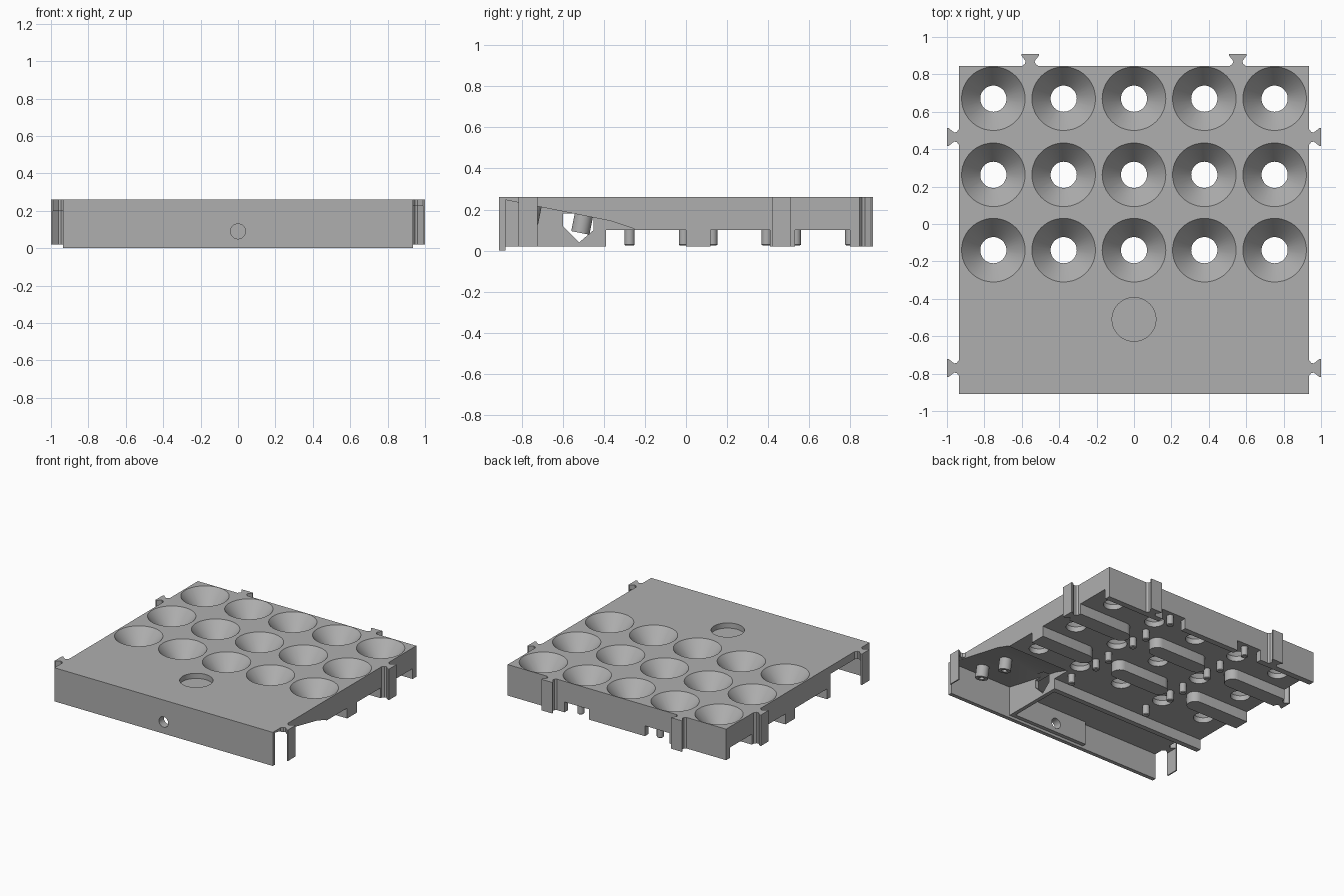
import bpy, bmesh, math
from mathutils import Vector, Matrix

cube = bpy.data.objects.get("Cube")
if cube:
    bpy.data.objects.remove(cube, do_unlink=True)

grey = bpy.data.materials.new("plain grey")
grey.use_nodes = True
colour = (0.43, 0.43, 0.43, 1)
grey.diffuse_color = colour
grey.node_tree.nodes["Principled BSDF"].inputs["Base Color"].default_value = colour


def finish(name, bm):
    bmesh.ops.recalc_face_normals(bm, faces=bm.faces)
    mesh = bpy.data.meshes.new(name)
    bm.to_mesh(mesh)
    bm.free()
    mesh.materials.append(grey)
    obj = bpy.data.objects.new(name, mesh)
    bpy.context.collection.objects.link(obj)
    return obj


def prism(name, outline, low, high, axis="z"):
    """Extrude an (x, y) outline along z, or a (y, z) outline along x."""
    bm = bmesh.new()
    place = (lambda a, b: (a, b, low)) if axis == "z" else (lambda a, b: (low, a, b))
    face = bm.faces.new([bm.verts.new(place(a, b)) for a, b in outline])
    move = Vector((0, 0, high - low)) if axis == "z" else Vector((high - low, 0, 0))
    new = bmesh.ops.extrude_face_region(bm, geom=[face])["geom"]
    bmesh.ops.translate(bm, vec=move, verts=[v for v in new if isinstance(v, bmesh.types.BMVert)])
    return finish(name, bm)


def box(name, x0, x1, y0, y1, z0, z1):
    return prism(name, [(x0, y0), (x1, y0), (x1, y1), (x0, y1)], z0, z1)


def cone(name, centre, r_low, r_high, depth, segments=48, tilt=0):
    bm = bmesh.new()
    bmesh.ops.create_cone(bm, cap_ends=True, segments=segments, radius1=r_low, radius2=r_high,
                          depth=depth,
                          matrix=Matrix.Translation(centre) @ Matrix.Rotation(tilt, 4, "X"))
    return finish(name, bm)


def cut(target, cutters):
    """Subtract the cutters, bake the result and remove the cutters."""
    for c in cutters:
        mod = target.modifiers.new("cut", "BOOLEAN")
        mod.operation, mod.solver, mod.object = "DIFFERENCE", "EXACT", c
    bpy.context.view_layer.update()
    graph = bpy.context.evaluated_depsgraph_get()
    baked = bpy.data.meshes.new_from_object(target.evaluated_get(graph))
    target.modifiers.clear()
    target.data = baked
    for c in cutters:
        bpy.data.objects.remove(c, do_unlink=True)


def bar_outline(x0, x1, y0, y1, round_low, round_high):
    """Bar along x with half-round ends where asked."""
    r, mid, pts = (y1 - y0) / 2, (y0 + y1) / 2, []
    for end, sign, rounded in ((x1, 1, round_high), (x0, -1, round_low)):
        if rounded:
            for i in range(13):
                a = -math.pi / 2 + math.pi * i / 12
                pts.append((end - sign * r + sign * r * math.cos(a), mid + sign * r * math.sin(a)))
        else:
            pts += [(end, mid - sign * r), (end, mid + sign * r)]
    return pts


HALF, BACK, FRONT, TOP, UNDER, FOOT = 0.935, 0.845, -0.91, 0.26, 0.1, 0.02
ROWS = (-0.14, 0.263, 0.67)

# Tray plate with front apron, hollowed from below
plate = box("tray_plate", -HALF, HALF, FRONT, BACK, 0, TOP)
hollow = box("hollow", -2, 2, -0.88, 2, -1, UNDER)
left_pocket = prism("left_pocket", [(-0.88, -0.5), (-0.43, -0.5), (-0.43, 0.2), (-0.88, 0.2)],
                    -2, 0.37, "x")
slope_pocket = prism("slope_pocket", [(-0.88, -0.5), (-0.25, -0.5), (-0.25, 0.105),
                                      (-0.37, 0.145), (-0.88, 0.247)], 0.4, 2, "x")
cut(plate, [hollow, left_pocket, slope_pocket])

# Funnel holes, round recess and front hole
funnels = []
for y in ROWS:
    for i in range(-2, 3):
        x = i * 0.376
        funnels.append(cone("funnel", (x, y, 0.2), 0.07, 0.17 , 0.12))
        funnels.append(cone("bore", (x, y, 0.1), 0.07, 0.07, 0.1))
# Funnel cutters stop flush with the top surface
cut(plate, funnels)
cut(plate, [cone("recess", (0, -0.51, 0.31), 0.117, 0.117, 0.18, 64)])


def front_hole():
    return cone("front_hole_cutter", (0, -0.88, 0.09), 0.04, 0.04, 0.2, 32, math.pi / 2)


def side_window():
    return prism("window_cutter", [(-0.6, 0.12), (-0.52, 0.04), (-0.45, 0.1),
                                   (-0.45, 0.18), (-0.6, 0.18)], 0.3, 0.45, "x")


cut(plate, [front_hole()])
cut(plate, [side_window()])

# Compartment walls behind the apron
wall = box("compartment_wall", 0.37, 0.4, -0.88, -0.39, FOOT, UNDER)
cut(wall, [side_window()])
box("compartment_rib", -HALF, 0.37, -0.43, -0.39, FOOT, UNDER)
block = box("apron_block", -0.27, 0.37, -0.88, -0.85, FOOT, 0.2)
cut(block, [front_hole()])

# Support bars between the funnel rows and along the back
for n, (y0, y1) in enumerate(((0, 0.12), (0.41, 0.53), (0.8, BACK))):
    soft = n < 2
    for label, x0, x1, lo, hi in (("left", 0.45, HALF, soft, False),
                                  ("middle", -0.24, 0.24, soft, soft),
                                  ("right", -HALF, -0.45, False, soft)):
        prism(f"{label}_bar_{n + 1}", bar_outline(x0, x1, y0, y1, lo, hi), FOOT, UNDER)

# Round pins under the plate
for x in (-0.34, 0.34):
    for y in ROWS:
        for dy in (-0.135, 0.13):
            cone("support_pin", (x, y + dy, 0.067), 0.025, 0.025, 0.076, 24)
            cone("pin_tip", (x, y + dy, 0.0265), 0.019, 0.025, 0.005, 24)

# Tilted mounting pegs on the sloped ceiling
tilt = -math.atan(0.2)
for y in (-0.755, -0.505):
    peg = cone("mounting_peg", (0.755, y, 0.185 - 0.2 * (y + 0.755)), 0.045, 0.045, 0.1, 32, tilt)
    hole = cone("peg_hole", (0.755, y - 0.01, 0.135 - 0.2 * (y + 0.755)), 0.02, 0.02, 0.07, 24, tilt)
    cut(peg, [hole])

# Dovetail connectors: half width against distance from the edge
DOVETAIL = ((0, 0.043), (0.012, 0.028), (0.026, 0.024), (0.055, 0.047), (0.065, 0.047))


def connector(name, x, y, out, low):
    out = Vector(out)
    side = Vector((-out.y, out.x))
    pts = [out * d + side * w for d, w in DOVETAIL]
    pts += [out * d - side * w for d, w in reversed(DOVETAIL)]
    prism(name, [(x + p.x, y + p.y) for p in pts], low, TOP)


for s, label in ((1, "left"), (-1, "right")):
    connector(f"back_connector_{label}", s * 0.555, BACK, (0, 1), FOOT)
    connector(f"side_connector_{label}", s * HALF, 0.465, (s, 0), FOOT)
    connector(f"front_connector_{label}", s * HALF, -0.77, (s, 0), 0.225 if s > 0 else 0.2)
    xs = sorted((s * 0.99, s * 1.0))
    box(f"connector_sliver_{label}", xs[0], xs[1], -0.817, -0.723, FOOT, 0.23)

# Smooth the round surfaces, keep the edges sharp
for obj in bpy.context.scene.objects:
    obj.select_set(obj.type == "MESH")
bpy.context.view_layer.objects.active = plate
bpy.ops.object.shade_smooth_by_angle(angle=math.radians(30))
bpy.ops.object.select_all(action="DESELECT")
